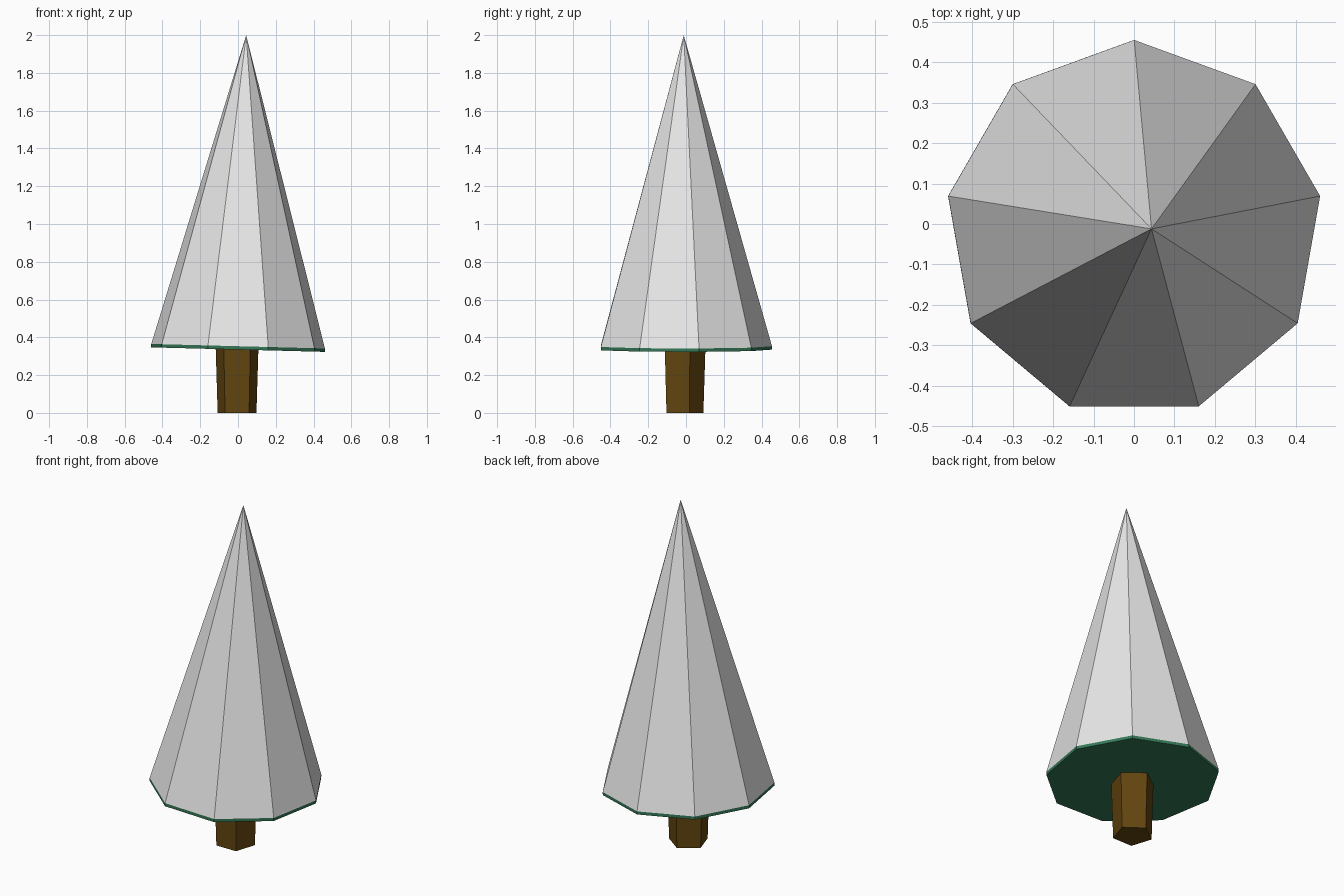
import bpy, bmesh, math

if "Cube" in bpy.data.objects:
    bpy.data.objects.remove(bpy.data.objects["Cube"], do_unlink=True)


def material(name, rgb):
    mat = bpy.data.materials.new(name)
    mat.use_nodes = True
    mat.diffuse_color = (*rgb, 1)
    mat.node_tree.nodes["Principled BSDF"].inputs["Base Color"].default_value = (*rgb, 1)
    return mat


def lathe(name, sides, profile, mat, location, tilt=0, caps=True):
    """Flat-sided solid from (radius, height) pairs; first corner points to +y."""
    bm = bmesh.new()
    rings = []
    for r, z in profile:
        count = sides if r > 0 else 1
        angles = [math.pi / 2 + math.tau * i / sides for i in range(count)]
        rings.append([bm.verts.new((r * math.cos(a), r * math.sin(a), z)) for a in angles])
    for low, high in zip(rings, rings[1:]):
        for i in range(sides):
            j = (i + 1) % sides
            if len(high) == 1:
                bm.faces.new((low[i], low[j], high[0]))
            else:
                bm.faces.new((low[i], low[j], high[j], high[i]))
    if caps:
        bm.faces.new(rings[0][::-1])
        if len(rings[-1]) > 1:
            bm.faces.new(rings[-1])
    mesh = bpy.data.meshes.new(name)
    bm.to_mesh(mesh)
    bm.free()
    mesh.materials.append(mat)
    obj = bpy.data.objects.new(name, mesh)
    obj.location = location
    obj.rotation_euler = (0, tilt, 0)
    bpy.context.collection.objects.link(obj)
    return obj


snow = material("snow white", (0.8, 0.8, 0.8))
green = material("needle green", (0.035, 0.19, 0.095))
bark = material("bark brown", (0.125, 0.06, 0.005))

# Five-sided trunk, flaring slightly upwards
lathe("trunk", 5, [(0.108, 0), (0.119, 0.345)], bark, (-0.005, -0.016, 0))

# Leaning nine-sided crown: green rim and underside, snow cone above
crown = (0, -0.012, 0.335)
lean = 0.026
lathe("foliage_rim", 9, [(0.467, 0), (0.467, 0.018)], green, crown, lean)
lathe("snow_cone", 9, [(0.467, 0.018), (0, 1.665)], snow, crown, lean, caps=False)
